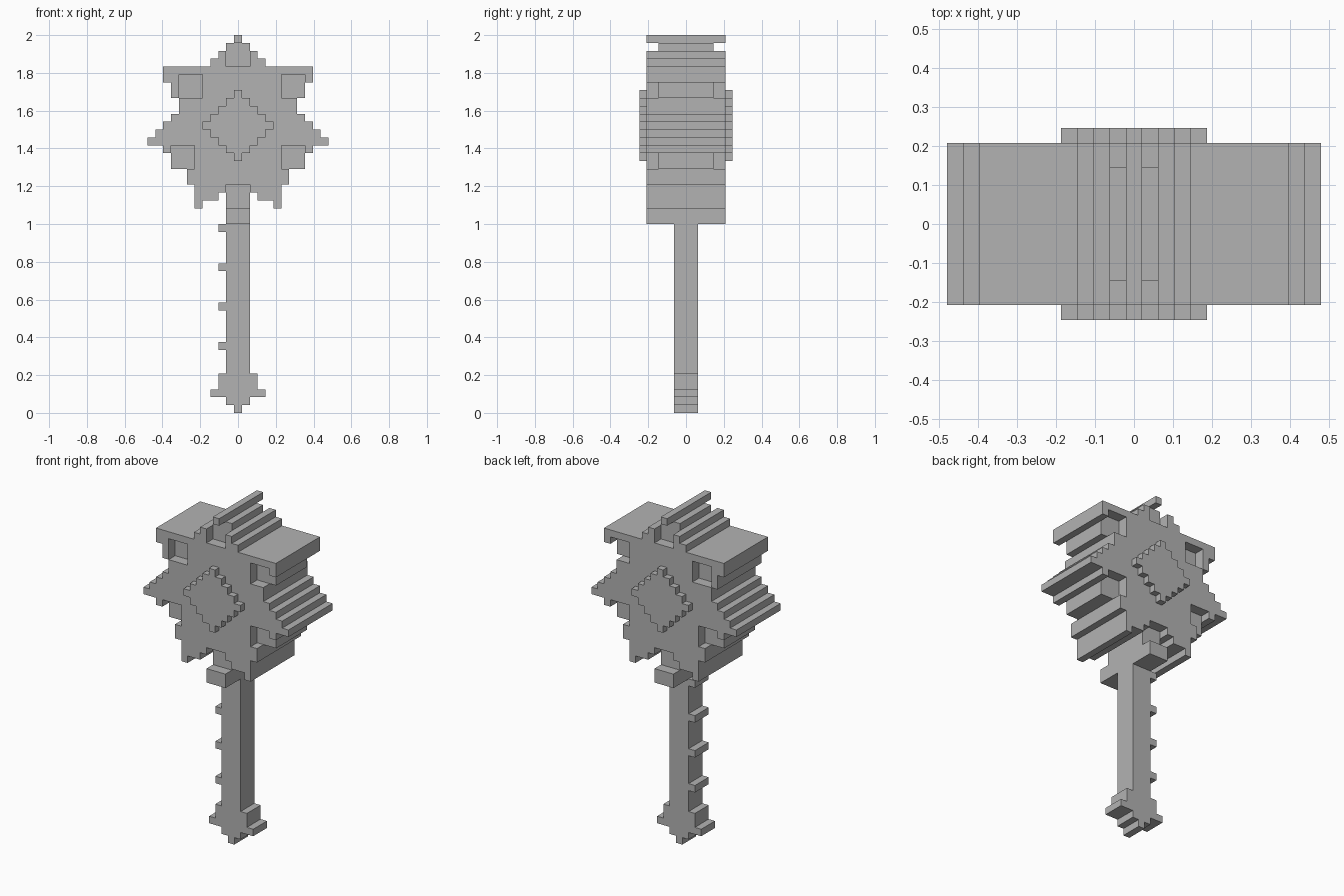
import bpy, bmesh

if "Cube" in bpy.data.objects:
    bpy.data.objects.remove(bpy.data.objects["Cube"])

U = 2 / 48            # one block step
HEAD = 0.208          # half depths
POCKET = 0.146
BOSS = 0.246
SHAFT = 0.0645

grey = bpy.data.materials.new("stone_grey")
grey.use_nodes = True
grey.diffuse_color = (0.45, 0.45, 0.45, 1)
grey.node_tree.nodes["Principled BSDF"].inputs["Base Color"].default_value = (0.45, 0.45, 0.45, 1)


def extrude_outline(name, points, y0, y1):
    """Extrude an outline given in block steps (x, z) from y0 to y1."""
    bm = bmesh.new()
    face = bm.faces.new([bm.verts.new((x * U, y0, z * U)) for x, z in points])
    ext = bmesh.ops.extrude_face_region(bm, geom=[face])
    moved = [v for v in ext["geom"] if isinstance(v, bmesh.types.BMVert)]
    bmesh.ops.translate(bm, verts=moved, vec=(0, y1 - y0, 0))
    bmesh.ops.recalc_face_normals(bm, faces=bm.faces[:])
    mesh = bpy.data.meshes.new(name)
    bm.to_mesh(mesh)
    bm.free()
    mesh.materials.append(grey)
    obj = bpy.data.objects.new(name, mesh)
    bpy.context.collection.objects.link(obj)
    return obj


def stepped(top, walk):
    """Mirrored staircase outline: walk alternates half width and height, going down."""
    half, x, z = [], 0, top
    for i, value in enumerate(walk):
        if i % 2 == 0:
            x = value
        else:
            z = value
        half.append((x, z))
    return half + [(-px, pz) for px, pz in reversed(half)]


def block(name, x0, x1, z0, z1, y0, y1):
    return extrude_outline(name, [(x0, z0), (x1, z0), (x1, z1), (x0, z1)], y0, y1)


# Star shaped head
head = extrude_outline("head", stepped(48, [
    0.5, 47, 1.5, 46, 2.5, 45, 3.5, 44, 9.5, 42, 8.5, 40, 7.5, 38,
    8.5, 37, 9.5, 36, 10.5, 35, 11.5, 34, 9.5, 33, 8.5, 31, 6.5, 29,
    5.5, 26, 4.5, 27, 2.5, 28, 1.5, 24]), -HEAD, HEAD)

# Square pockets cut into both faces of the head
pockets = [(-7.5, -4.5, 40, 43), (5.5, 8.5, 40, 43), (-8.5, -5.5, 31, 34),
           (5.5, 8.5, 31, 34), (-1.5, 1.5, 44, 47), (-1.5, 1.5, 26, 29)]
bpy.context.view_layer.objects.active = head
for rect in pockets:
    for side in (-1, 1):
        cutter = block("pocket_cutter", *rect, side * POCKET, side * 0.3)
        cutter.hide_render = True
        mod = head.modifiers.new("pocket", "BOOLEAN")
        mod.operation = "DIFFERENCE"
        mod.solver = "EXACT"
        mod.object = cutter
        bpy.ops.object.modifier_apply(modifier=mod.name)
        bpy.data.objects.remove(cutter)

# Raised diamond on each face
diamond = stepped(41, [v for i in range(5) for v in (0.5 + i, 40 - i)]
                  + [v for i in range(4) for v in (3.5 - i, 35 - i)])
for name, side in (("front_diamond", -1), ("back_diamond", 1)):
    extrude_outline(name, diamond, side * HEAD, side * BOSS)

# Handle with stepped pommel
extrude_outline("handle", stepped(24, [1.5, 5, 2.5, 3, 3.5, 2, 1.5, 1, 0.5, 0]), -SHAFT, SHAFT)

# Row of studs along the right edge of the handle
for i in range(4):
    z = 8 + 5 * i
    block(f"handle_stud_{i + 1}", -2.5, -1.5, z, z + 1, -SHAFT, SHAFT)
